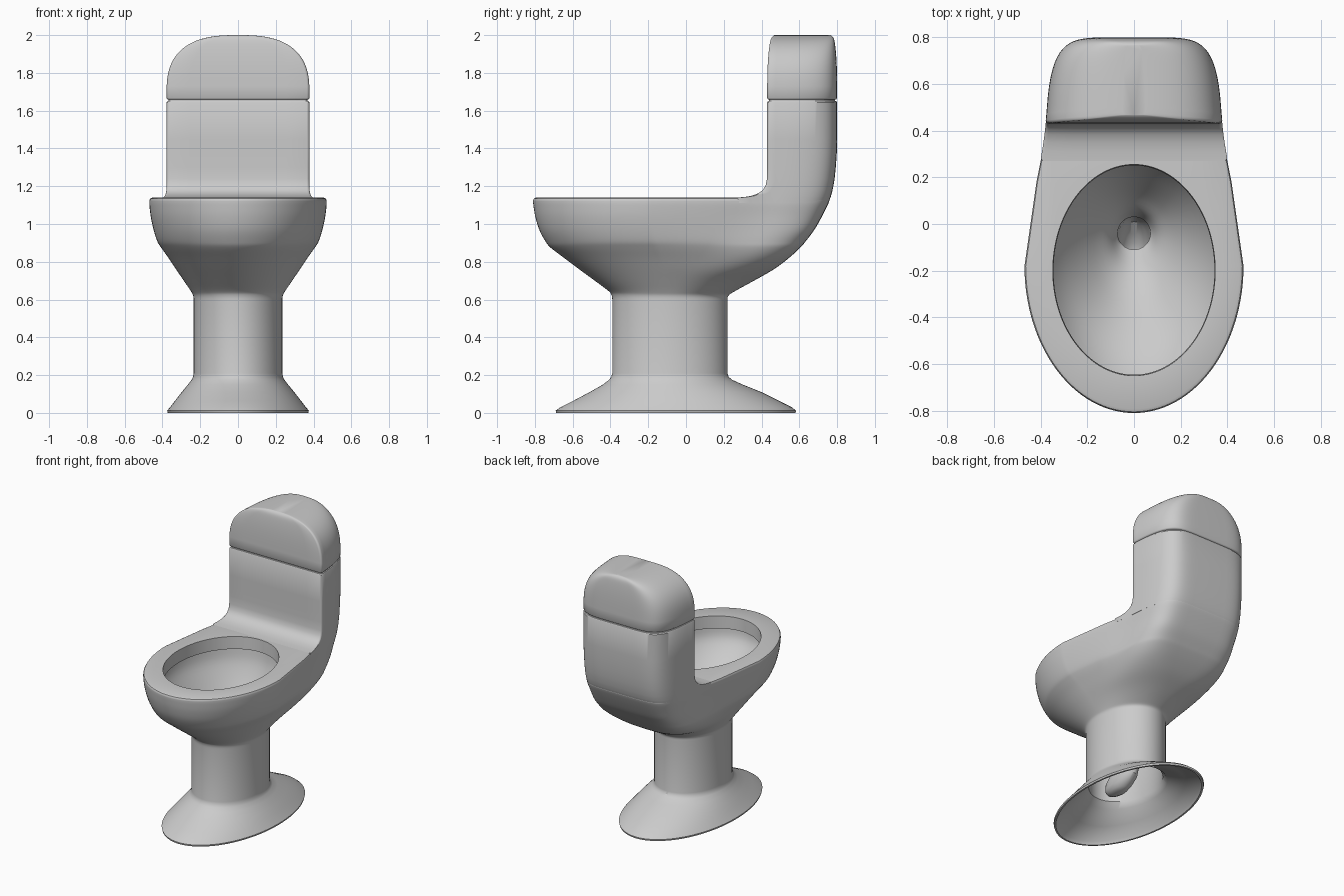
import bpy, bmesh, math


def smoothstep(t):
    t = max(0.0, min(1.0, t))
    return t * t * (3 - 2 * t)


def back_point(a, w, yb, yc, n, k):
    """Point on the squarish, tapering rear half of a section (a from 0 to pi/2)."""
    t = math.sin(a) ** (2 / n)
    x = w * max(0.0, math.cos(a)) ** (2 / n) * (1 - k * smoothstep(t / 0.7))
    return x, yc + t * (yb - yc)


def mirrored(half, z):
    """Close a half outline that starts and ends on x = 0."""
    return [(x, y, z) for x, y in half] + [(-x, y, z) for x, y in half[-2:0:-1]]


def body_ring(z, w, yf, yb, yc, n=2, k=0, steps=28):
    front = []
    for i in range(steps):
        a = math.pi / 2 * i / steps
        front.append((w * math.sin(a), yc - (yc - yf) * math.cos(a)))
    back = [back_point(math.pi / 2 * i / steps, w, yb, yc, n, k) for i in range(steps)]
    return mirrored(front + back + [(0, yb)], z)


def tank_ring(z, yf, yb, xs=1.0, inset=0.0, steps=32):
    w, yc, n, k, r = 0.47, -0.18, 6, 0.19, 0.014
    yf, yb = yf + inset, yb - inset
    a0 = math.asin(((yf + r - yc) / (yb - yc)) ** (n / 2))
    side = [back_point(a0 + (math.pi / 2 - a0) * i / steps, w, yb, yc, n, k)
            for i in range(steps)] + [(0, yb)]
    side = [(max(0, x * xs - inset * (x > 0.05)), y) for x, y in side]
    hx = side[0][0]
    front = [((hx - r) * f, yf) for f in (0, 0.35, 0.7, 1)]
    front += [(hx - r + r * math.sin(b), yf + r - r * math.cos(b)) for b in (0.5, 1.05)]
    return mirrored(front + side, z)


def spline(rows, sub=4):
    """Catmull-Rom refinement of a table of section rows."""
    out = []
    for i in range(len(rows) - 1):
        p0, p1 = rows[max(i - 1, 0)], rows[i]
        p2, p3 = rows[i + 1], rows[min(i + 2, len(rows) - 1)]
        for s in range(sub):
            t = s / sub
            out.append([b + 0.5 * t * (c - a + t * (2 * a - 5 * b + 4 * c - d + t * (3 * (b - c) + d - a)))
                        for a, b, c, d in zip(p0, p1, p2, p3)])
    return out + [rows[-1]]


def loft(name, rings, cap_start=False, cap_end=True, angle=35):
    bm = bmesh.new()
    loops = [[bm.verts.new(p) for p in ring] for ring in rings]
    n = len(loops[0])
    for a, b in zip(loops, loops[1:]):
        for i in range(n):
            bm.faces.new((a[i], a[(i + 1) % n], b[(i + 1) % n], b[i]))
    if cap_start:
        bm.faces.new(loops[0][::-1])
    if cap_end:
        bm.faces.new(loops[-1])
    bmesh.ops.recalc_face_normals(bm, faces=bm.faces)
    mesh = bpy.data.meshes.new(name)
    bm.to_mesh(mesh)
    bm.free()
    ob = bpy.data.objects.new(name, mesh)
    bpy.context.collection.objects.link(ob)
    bpy.ops.object.select_all(action='DESELECT')
    ob.select_set(True)
    bpy.context.view_layer.objects.active = ob
    bpy.ops.object.shade_smooth_by_angle(angle=math.radians(angle))
    return ob


# Section rows: z, half width, front y, back y, y of widest point, back squareness, back taper
# Hollow underside and flared foot
hollow = [(0.60, 0.215, -0.37, 0.20, -0.085), (0.19, 0.215, -0.37, 0.20, -0.085),
          (0.15, 0.235, -0.41, 0.24, -0.08), (0.08, 0.30, -0.54, 0.41, -0.06),
          (0.02, 0.35, -0.66, 0.55, -0.055), (0.0, 0.36, -0.675, 0.565, -0.055)]
foot = [(0.0, 0.372, -0.687, 0.58, -0.055), (0.012, 0.375, -0.69, 0.583, -0.055),
        (0.03, 0.36, -0.665, 0.56, -0.055), (0.065, 0.333, -0.595, 0.49, -0.055),
        (0.11, 0.298, -0.51, 0.40, -0.06), (0.15, 0.265, -0.44, 0.30, -0.07),
        (0.175, 0.246, -0.408, 0.245, -0.08), (0.19, 0.238, -0.396, 0.226, -0.085),
        (0.21, 0.235, -0.39, 0.22, -0.085)]
# Outside of the bowl, sweeping back under the tank
bowl = [(0.59, 0.235, -0.39, 0.22, -0.085, 2, 0), (0.62, 0.237, -0.393, 0.224, -0.085, 2, 0),
        (0.645, 0.25, -0.41, 0.26, -0.085, 2.1, 0), (0.70, 0.287, -0.483, 0.36, -0.09, 2.5, 0),
        (0.76, 0.328, -0.565, 0.465, -0.10, 3.4, 0), (0.82, 0.368, -0.645, 0.545, -0.12, 4.5, 0.03),
        (0.875, 0.407, -0.717, 0.605, -0.14, 5.2, 0.08), (0.91, 0.428, -0.745, 0.635, -0.155, 5.5, 0.12),
        (0.97, 0.447, -0.777, 0.68, -0.17, 6, 0.16), (1.04, 0.462, -0.798, 0.72, -0.18, 6, 0.185),
        (1.10, 0.469, -0.808, 0.75, -0.18, 6, 0.19), (1.125, 0.469, -0.81, 0.76, -0.18, 6, 0.19)]
edge = [(1.135, 0.464, -0.805, 0.758, -0.18, 6, 0.19), (1.14, 0.452, -0.793, 0.75, -0.18, 6, 0.19)]
# Rim lip, basin, drain and trap
rim = [(1.14, 0.348, -0.65, 0.255, -0.2), (1.05, 0.345, -0.646, 0.251, -0.2),
       (1.045, 0.395, -0.70, 0.29, -0.2)]
basin = [(1.04, 0.40, -0.71, 0.295, -0.2), (0.95, 0.385, -0.69, 0.28, -0.2),
         (0.85, 0.33, -0.60, 0.24, -0.18), (0.74, 0.25, -0.45, 0.18, -0.13),
         (0.64, 0.17, -0.32, 0.12, -0.09), (0.56, 0.105, -0.20, 0.06, -0.06),
         (0.48, 0.07, -0.11, 0.03, -0.04)]
trap = [(0.40, 0.07, -0.12, 0.035, -0.045), (0.30, 0.07, -0.19, 0.03, -0.08),
        (0.22, 0.07, -0.27, 0.01, -0.13), (0.18, 0.063, -0.275, -0.04, -0.155),
        (0.155, 0.048, -0.255, -0.08, -0.165), (0.142, 0.025, -0.22, -0.12, -0.17)]
rows = hollow + foot + spline(bowl) + edge + rim + spline(basin) + trap
loft("bowl_and_pedestal", [body_ring(*r) for r in rows])

# Tank, with a fillet where its front meets the rim
tank = [tank_ring(z, yf, yb) for z, yf, yb in (
    (1.11, 0.268, 0.753), (1.14, 0.27, 0.765), (1.143, 0.31, 0.766), (1.15, 0.35, 0.768),
    (1.163, 0.384, 0.772), (1.18, 0.407, 0.776), (1.205, 0.422, 0.781), (1.24, 0.429, 0.787),
    (1.30, 0.43, 0.793), (1.37, 0.43, 0.798), (1.45, 0.43, 0.80), (1.643, 0.43, 0.80))]
tank += [tank_ring(1.65, 0.43, 0.80, inset=0.004), tank_ring(1.652, 0.43, 0.80, inset=0.01)]
loft("tank", tank, cap_start=True)

# Lid with a rounded top, separated from the tank by a thin groove
lid = [tank_ring(1.650, 0.43, 0.80, inset=0.01), tank_ring(1.658, 0.43, 0.80, inset=0.01),
       tank_ring(1.660, 0.43, 0.80, inset=0.004), tank_ring(1.667, 0.43, 0.80)]
for i in range(1, 25):
    a = math.pi / 2 * i / 25
    h = math.sin(a) ** (2 / 2.7)
    xs = math.cos(a) ** (2 / 2.7)
    lid.append(tank_ring(1.69 + 0.31 * h, 0.43 + 0.022 * h ** 3 + 0.016 * h ** 30,
                         0.80 - 0.018 * h ** 3 - 0.016 * h ** 30, xs))
loft("tank_lid", lid, cap_start=True, angle=50)
